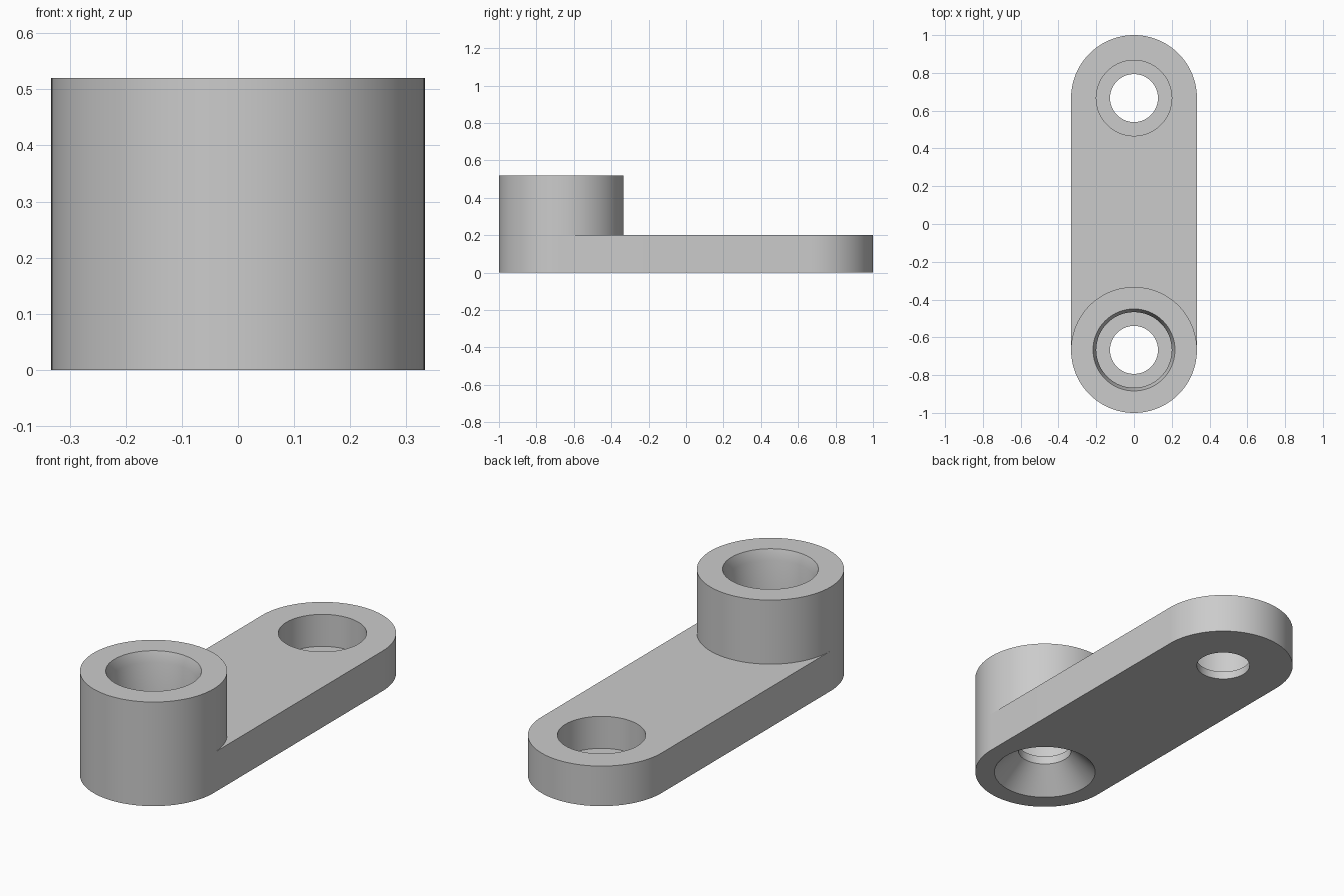
import bpy
import bmesh
from math import cos, sin, pi, radians

SEG = 96            # sides of a full circle
R = 1 / 3           # radius of the arm ends and boss
Y = 2 / 3           # distance of each bore axis from the middle
ARM_TOP, BOSS_TOP = 0.2, 0.52

old = bpy.data.objects.get("Cube")
if old:
    bpy.data.objects.remove(old)

grey = bpy.data.materials.new("plain_grey")
grey.use_nodes = True
grey.diffuse_color = (0.6, 0.6, 0.6, 1)
grey.node_tree.nodes["Principled BSDF"].inputs["Base Color"].default_value = grey.diffuse_color


def arc(radius, cy, start, end):
    """Points (x, y) along an arc about (0, cy), angles in half turns."""
    n = round(abs(end - start) * SEG / 2)
    angles = [pi * (start + (end - start) * i / n) for i in range(n + 1)]
    return [(radius * cos(a), cy + radius * sin(a)) for a in angles]


def ring(bm, points, z):
    return [bm.verts.new((x, y, z)) for x, y in points]


def circle(radius, cy):
    return arc(radius, cy, 0, 2)[:-1]


def strip(bm, low, high):
    """Band of quads between two closed rings."""
    for i in range(len(low)):
        j = (i + 1) % len(low)
        bm.faces.new((low[i], low[j], high[j], high[i]))


def lathe(bm, profile, cy):
    rings = [ring(bm, circle(r, cy), z) for r, z in profile]
    for a, b in zip(rings, rings[1:]):
        strip(bm, a, b)


def cap(bm, loops, z, up):
    """Flat face bounded by an outline and its holes."""
    edges = []
    for points in loops:
        vs = ring(bm, points, z)
        edges += [bm.edges.new((v, vs[i - 1])) for i, v in enumerate(vs)]
    out = bmesh.ops.triangle_fill(bm, edges=edges, use_beauty=True, normal=(0, 0, up))
    for f in out["geom"]:
        if isinstance(f, bmesh.types.BMFace):
            f.normal_update()
            if f.normal.z * up < 0:
                f.normal_flip()


def finish(bm, name):
    bmesh.ops.remove_doubles(bm, verts=bm.verts, dist=0.0001)
    mesh = bpy.data.meshes.new(name)
    bm.to_mesh(mesh)
    bm.free()
    mesh.materials.append(grey)
    obj = bpy.data.objects.new(name, mesh)
    bpy.context.collection.objects.link(obj)
    bpy.ops.object.select_all(action="DESELECT")
    obj.select_set(True)
    bpy.context.view_layer.objects.active = obj
    bpy.ops.object.shade_smooth_by_angle(angle=radians(30))


# Flat arm with rounded ends and a counterbored hole at the back
bm = bmesh.new()
back_end = arc(R, Y, 0, 1)
outline = back_end + arc(R, -Y, 1, 2)
strip(bm, ring(bm, outline, 0), ring(bm, outline, ARM_TOP))
cap(bm, [outline, circle(0.127, Y), circle(0.242, -Y)], 0, -1)
cap(bm, [back_end + arc(R, -Y, 1, 0), circle(0.2, Y)], ARM_TOP, 1)
lathe(bm, [(0.2, ARM_TOP), (0.2, 0.04), (0.127, 0.04), (0.127, 0)], Y)
finish(bm, "arm")

# Raised boss: flared bore, stepped floor, countersink underneath
bm = bmesh.new()
lathe(bm, [(R, ARM_TOP), (R, BOSS_TOP), (0.217, BOSS_TOP), (0.2, 0.47),
           (0.2, 0.16), (0.127, 0.16), (0.127, 0.118), (0.242, 0)], -Y)
finish(bm, "boss")
